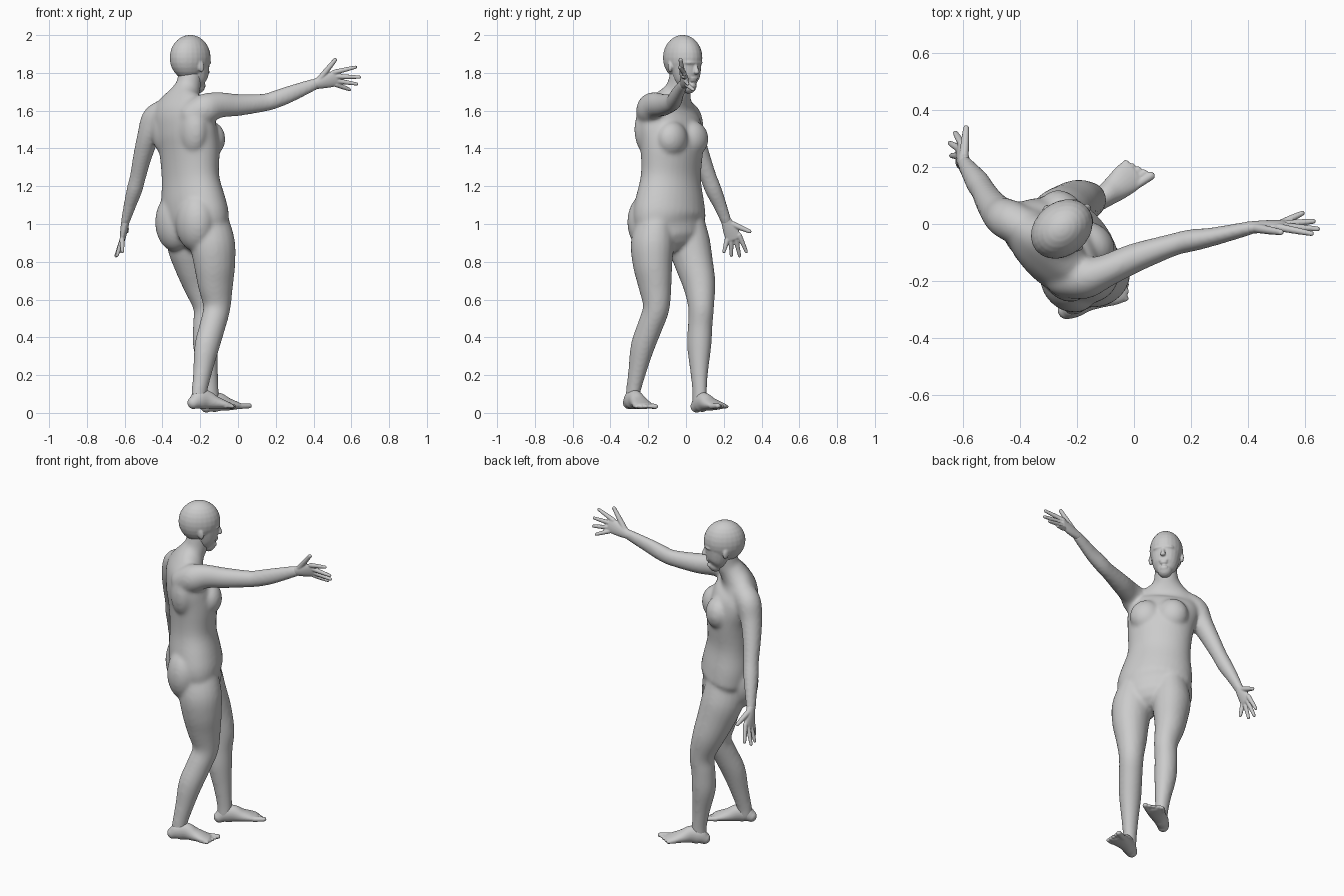
import bpy, bmesh, math
from mathutils import Vector, Matrix

bm = bmesh.new()


def side_of(deg):
    a = math.radians(deg)
    return Vector((-math.sin(a), math.cos(a), 0))


def catmull(p, steps):
    out = []
    for i in range(len(p) - 1):
        p0, p1, p2, p3 = p[max(i - 1, 0)], p[i], p[i + 1], p[min(i + 2, len(p) - 1)]
        for k in range(steps):
            t = k / steps
            out.append([0.5 * (2 * b + (c - a) * t + (2 * a - 5 * b + 4 * c - d) * t * t
                        + (3 * b - a - 3 * c + d) * t ** 3)
                        for a, b, c, d in zip(p0, p1, p2, p3)])
    return out + [list(p[-1])]


def limb(sections, side0, side1=None, steps=4, n=20):
    """Round-ended loft through sections (x, y, z, half width along side, half depth)."""
    s = catmull(sections, steps)
    side1 = side1 or side0
    pts = [Vector(q[:3]) for q in s]
    rings = []
    for i, q in enumerate(s):
        t = (pts[min(i + 1, len(s) - 1)] - pts[max(i - 1, 0)]).normalized()
        side = side0.lerp(side1, i / (len(s) - 1))
        u = (side - t * side.dot(t)).normalized()
        rings.append([pts[i], u, t.cross(u), q[3], q[4], t])

    def cap(ring, sign):
        c, u, v, a, b, t = ring
        r = min(a, b) * sign
        return [[c + t * r * math.sin(g), u, v, a * math.cos(g), b * math.cos(g), t]
                for g in (0.45, 0.9, 1.3)]

    rings = cap(rings[0], -1)[::-1] + rings + cap(rings[-1], 1)
    loops = []
    for c, u, v, a, b, t in rings:
        loops.append([bm.verts.new(c + u * a * math.cos(w) + v * b * math.sin(w))
                      for w in (2 * math.pi * k / n for k in range(n))])
    for lo, hi in zip(loops, loops[1:]):
        for k in range(n):
            bm.faces.new((lo[k], lo[(k + 1) % n], hi[(k + 1) % n], hi[k]))
    bm.faces.new(loops[0][::-1])
    bm.faces.new(loops[-1])


def ball(c, radii, yaw=0.0, tilt=0.0):
    """Ellipsoid with radii (forward, sideways, up)."""
    m = (Matrix.Translation(c) @ Matrix.Rotation(math.radians(yaw), 4, 'Z')
         @ Matrix.Rotation(math.radians(tilt), 4, 'Y') @ Matrix.Diagonal((*radii, 1)))
    bmesh.ops.create_uvsphere(bm, u_segments=24, v_segments=14, radius=1, matrix=m)


def finish(name, voxel, smooth):
    """Fuse everything gathered so far into one skin."""
    global bm
    bmesh.ops.recalc_face_normals(bm, faces=bm.faces)
    me = bpy.data.meshes.new(name)
    bm.to_mesh(me)
    bm.free()
    bm = bmesh.new()
    ob = bpy.data.objects.new(name, me)
    bpy.context.collection.objects.link(ob)
    r = ob.modifiers.new("fuse", 'REMESH')
    r.mode, r.voxel_size, r.use_smooth_shade = 'VOXEL', voxel, True
    m = ob.modifiers.new("soften", 'SMOOTH')
    m.factor, m.iterations = 0.5, smooth


def frame(origin, yaw):
    s = side_of(yaw)
    f = Vector((s.y, -s.x, 0))
    return lambda a, b, c: Vector(origin) + f * a + s * b + Vector((0, 0, c))


# torso and neck
limb([(-.21, -.075, .97, .195, .125), (-.222, -.087, 1.03, .213, .15),
      (-.238, -.085, 1.12, .203, .147), (-.252, -.08, 1.25, .178, .13),
      (-.258, -.075, 1.4, .187, .137), (-.28, -.082, 1.5, .2, .13),
      (-.3, -.085, 1.58, .195, .108), (-.295, -.072, 1.64, .16, .085),
      (-.28, -.05, 1.69, .09, .072), (-.264, -.034, 1.73, .066, .067),
      (-.25, -.02, 1.8, .063, .066)], side_of(36), side_of(52), n=32)
chest, hips = frame((-.258, -.073, 1.45), 43), frame((-.225, -.09, 1.0), 38)
for s in (1, -1):
    ball(chest(.08, .075 * s, 0), (.074, .09, .095), 43)
    ball(chest(-.07, .1 * s, .05), (.07, .09, .14), 47)
    ball(hips(-.07, .088 * s, .01), (.098, .115, .155), 38)

# right arm (reaching) and left arm (hanging)
limb([(-.24, -.19, 1.57, .07, .08), (-.17, -.188, 1.61, .074, .082),
      (-.1, -.165, 1.63, .058, .069), (0, -.12, 1.63, .052, .059),
      (.14, -.072, 1.643, .04, .048), (.2, -.058, 1.66, .04, .048),
      (.28, -.044, 1.69, .033, .045), (.41, -.013, 1.742, .025, .032)], side_of(0))
limb([(-.39, -.01, 1.59, .07, .07), (-.44, .015, 1.555, .072, .072),
      (-.473, .035, 1.47, .06, .064), (-.505, .075, 1.36, .05, .053),
      (-.53, .118, 1.25, .043, .045), (-.548, .145, 1.18, .042, .045),
      (-.572, .18, 1.1, .034, .037), (-.597, .214, 1.01, .024, .03)], side_of(70))

# legs
limb([(-.155, -.168, 1.02, .09, .11), (-.135, -.178, .9, .112, .122),
      (-.124, -.177, .79, .103, .113), (-.119, -.165, .68, .087, .097),
      (-.112, -.157, .56, .07, .074), (-.135, -.19, .46, .066, .07),
      (-.165, -.23, .35, .062, .068), (-.187, -.258, .22, .047, .052),
      (-.205, -.28, .11, .037, .043), (-.207, -.284, .06, .036, .044)], side_of(30))
limb([(-.275, 0, 1.02, .09, .11), (-.262, .016, .9, .108, .12),
      (-.235, .043, .79, .098, .108), (-.202, .07, .68, .084, .092),
      (-.167, .08, .56, .067, .072), (-.172, .075, .46, .064, .068),
      (-.172, .07, .35, .062, .068), (-.155, .07, .22, .046, .051),
      (-.142, .072, .11, .036, .043), (-.14, .072, .05, .036, .044)], side_of(36))
finish("body", .009, 16)

# head: skull, jaw, brow, nose, lips, chin, ears
h = frame((-.25, -.015, 1.88), 40)
ball(h(-.004, 0, 0), (.118, .094, .121), 40)
limb([(*h(.012, 0, 0), .087, .1), (*h(.026, 0, -.07), .078, .079),
      (*h(.034, 0, -.12), .065, .063), (*h(.046, 0, -.148), .042, .042)], side_of(40))
ball(h(.087, 0, -.026), (.026, .06, .012), 40)
limb([(*h(.1, 0, -.035), .009, .009), (*h(.108, 0, -.06), .011, .012),
      (*h(.113, 0, -.076), .016, .013)], side_of(40))
ball(h(.091, 0, -.108), (.012, .026, .007), 40)
ball(h(.088, 0, -.12), (.012, .022, .007), 40)
ball(h(.078, 0, -.148), (.016, .024, .016), 40)
for s in (1, -1):
    ball(h(-.004, .089 * s, -.045), (.018, .01, .032), 40 + 22 * s, -10)
finish("head", .005, 6)


# hands: palm, four fingers from first to little, thumb
def hand(name, wrist, palm, across, tips, thumb):
    w, p, a = Vector(wrist), Vector(palm), Vector(across).normalized()
    limb([(*w, .027, .022), (*w.lerp(p, .5), .038, .02), (*p, .044, .015)], a)
    flat = a.cross(p - w).normalized()

    def digit(b, e, r):
        b, e = Vector(b), Vector(e)
        limb([(*b, r * 1.15, r * 1.15), (*b.lerp(e, .5), r, r),
              (*b.lerp(e, .94), r * .75, r * .75)], flat, n=12)

    for k, tip in zip((.034, .012, -.012, -.034), tips):
        digit(p + a * k - (p - w) * .05, tip, .012)
    root = w.lerp(p, .25) + a * .018
    digit(root, root.lerp(Vector(thumb), .98), .0145)
    finish(name, .004, 3)


hand("right_hand", (.405, -.013, 1.74), (.52, -.003, 1.772), (-.2, -.25, 1),
     [(.63, -.035, 1.832), (.652, -.018, 1.777), (.636, .01, 1.74), (.595, .04, 1.71)],
     (.522, -.03, 1.878))
hand("left_hand", (-.595, .212, 1.02), (-.61, .252, .925), (.15, 1, .35),
     [(-.628, .322, .848), (-.648, .285, .825), (-.642, .24, .828), (-.612, .2, .85)],
     (-.588, .345, .957))


# feet: sole loft plus five toes, inner gives the big-toe side
def foot(name, heel, yaw, rise, inner):
    g = frame(heel, yaw)
    at = lambda d, s, z: g(d, s, z + rise * d)
    limb([(*at(.025, 0, .036), .033, .034), (*at(.055, 0, .05), .038, .05),
          (*at(.1, .004 * inner, .052), .04, .05),
          (*at(.15, .004 * inner, .036), .048, .036),
          (*at(.2, 0, .024), .055, .024), (*at(.228, 0, .018), .051, .017)], side_of(yaw))
    for i in range(5):
        s, r = (.038 - .02 * i) * inner, .016 if i == 0 else .0115
        limb([(*at(.215 - .006 * i, s, .018), r, r),
              (*at(.275 - .011 * i, s * 1.1, .014), r, r * .85)], side_of(yaw), n=12)
    finish(name, .005, 4)


foot("right_foot", (-.258, -.312, .017), 24, .01, 1)
foot("left_foot", (-.187, .042, -.004), 36, .1, -1)
